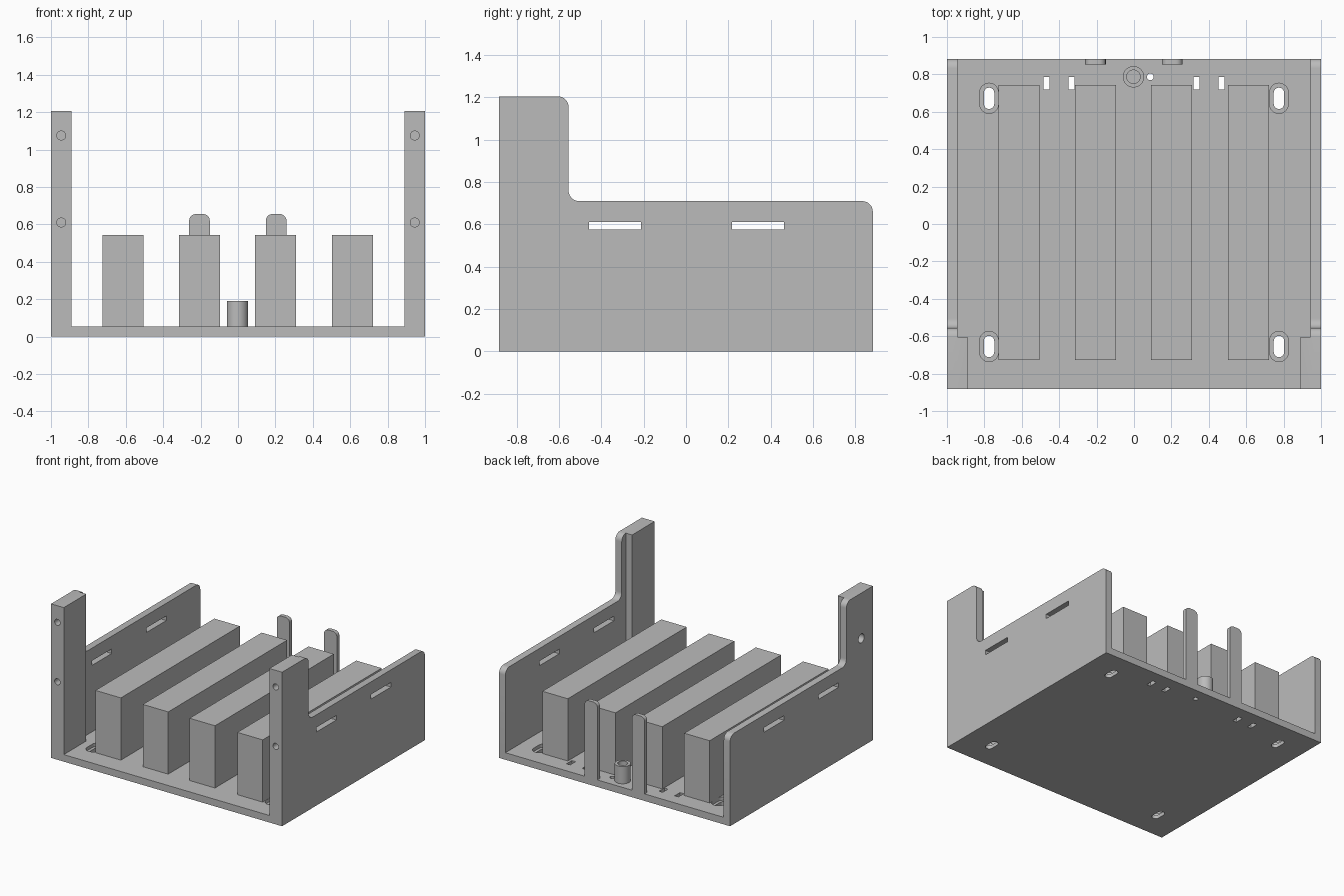
import bpy, bmesh, math
from mathutils import Vector

cube = bpy.data.objects.get("Cube")
if cube:
    bpy.data.objects.remove(cube, do_unlink=True)

GREY = (0.5, 0.5, 0.5, 1)
mat = bpy.data.materials.new("plain grey")
mat.use_nodes = True
mat.diffuse_color = GREY
mat.node_tree.nodes["Principled BSDF"].inputs["Base Color"].default_value = GREY


def rounded(corners, steps=8):
    """Outline from (u, v, radius) corners, with tangent arcs at right angles."""
    out = []
    for i, (u, v, r) in enumerate(corners):
        p = Vector((u, v))
        if r == 0:
            out.append(p)
            continue
        a = (Vector(corners[i - 1][:2]) - p).normalized() * r
        b = (Vector(corners[(i + 1) % len(corners)][:2]) - p).normalized() * r
        for k in range(steps + 1):
            t = k / steps * math.pi / 2
            out.append(p + a * (1 - math.sin(t)) + b * (1 - math.cos(t)))
    return out


def rect(u0, u1, v0, v1, r=0):
    return rounded([(u0, v0, r), (u1, v0, r), (u1, v1, r), (u0, v1, r)])


def circle(u, v, r, n=32):
    return [Vector((u + r * math.cos(2 * math.pi * k / n),
                    v + r * math.sin(2 * math.pi * k / n))) for k in range(n)]


def slot(u, v, w, h):
    """Upright slot with round ends, given by half width and half height."""
    arc = [math.pi * k / 12 for k in range(13)]
    top = [Vector((u + w * math.cos(t), v + h - w + w * math.sin(t))) for t in arc]
    low = [Vector((u - w * math.cos(t), v - h + w - w * math.sin(t))) for t in arc]
    return top + low


def prism(name, outline, axis, w0, w1):
    """Extrude an outline along an axis from w0 to w1."""
    place = {"x": lambda p, w: (w, p.x, p.y),
             "y": lambda p, w: (p.x, w, p.y),
             "z": lambda p, w: (p.x, p.y, w)}[axis]
    bm = bmesh.new()
    ends = [[bm.verts.new(place(p, w)) for p in outline] for w in (w0, w1)]
    for loop in ends:
        bm.faces.new(loop)
    n = len(outline)
    for i in range(n):
        j = (i + 1) % n
        bm.faces.new((ends[0][i], ends[0][j], ends[1][j], ends[1][i]))
    bmesh.ops.recalc_face_normals(bm, faces=bm.faces)
    mesh = bpy.data.meshes.new(name)
    bm.to_mesh(mesh)
    bm.free()
    mesh.materials.append(mat)
    obj = bpy.data.objects.new(name, mesh)
    bpy.context.collection.objects.link(obj)
    return obj


def combine(target, tool, operation):
    """Apply a boolean and discard the tool."""
    bpy.context.view_layer.objects.active = target
    mod = target.modifiers.new("boolean", "BOOLEAN")
    mod.operation, mod.solver, mod.object = operation, "EXACT", tool
    bpy.ops.object.modifier_apply(modifier=mod.name)
    bpy.data.objects.remove(tool, do_unlink=True)


def cut(target, outline, axis, w0, w1):
    combine(target, prism("cutter", outline, axis, w0, w1), "DIFFERENCE")


Y = 0.883      # half depth of the tray
FLOOR = 0.055  # floor thickness
parts = []

# Tray: floor, stepped side walls and front posts
tray = prism("tray", rect(-1, 1, -Y, Y), "z", 0, FLOOR)
wall_outline = rounded([(-Y, 0, 0), (Y, 0, 0), (Y, 0.71, 0.05),
                        (-0.555, 0.71, 0.05), (-0.555, 1.205, 0.05), (-Y, 1.205, 0)])
for s in (-1, 1):
    combine(tray, prism("wall", wall_outline, "x", s * 0.945, s), "UNION")
    combine(tray, prism("post", rect(-Y, -0.605, 0, 1.205), "x", s * 0.89, s * 0.97), "UNION")
parts.append(tray)

# Wall slots, post screw holes and the hole in the right wall
for s in (-1, 1):
    for y in (-0.335, 0.34):
        cut(tray, rect(y - 0.123, y + 0.123, 0.575, 0.611), "x", s * 0.9, s * 1.1)
    for z in (0.61, 1.075):
        cut(tray, circle(s * 0.945, z, 0.024), "y", -1, -0.77)
cut(tray, circle(-0.74, 0.85, 0.035), "x", -1.1, -0.93)

# Floor mounting slots with recesses, tie slots and the small round hole
for s in (-1, 1):
    for y in (0.672, -0.655):
        cut(tray, slot(s * 0.775, y, 0.05, 0.081), "z", 0.028, 0.1)
        cut(tray, slot(s * 0.775, y, 0.028, 0.057), "z", -0.1, 0.1)
    for x in (0.333, 0.468):
        cut(tray, rect(s * x - 0.016, s * x + 0.016, 0.72, 0.786), "z", -0.1, 0.1)
cut(tray, circle(0.087, 0.787, 0.018), "z", -0.1, 0.1)

# Four long blocks standing on the floor
for i, x in enumerate((-0.615, -0.205, 0.2, 0.613)):
    parts.append(prism(f"block_{i + 1}", rect(x - 0.11, x + 0.11, -0.727, 0.743),
                       "z", FLOOR, 0.542))

# Upright tabs along the back edge
for side, x in (("right", -0.206), ("left", 0.204)):
    outline = rounded([(x - 0.055, FLOOR, 0), (x + 0.055, FLOOR, 0),
                       (x + 0.055, 0.655, 0.035), (x - 0.055, 0.655, 0.035)])
    parts.append(prism(f"{side}_back_tab", outline, "y", 0.852, Y))

# Hollow peg
peg = prism("peg", circle(-0.003, 0.787, 0.057), "z", FLOOR, 0.19)
cut(peg, circle(-0.003, 0.787, 0.036), "z", 0.07, 0.3)
parts.append(peg)

# Smooth the rounded surfaces and keep hard edges
bpy.ops.object.select_all(action="DESELECT")
for obj in parts:
    obj.select_set(True)
bpy.context.view_layer.objects.active = tray
bpy.ops.object.shade_smooth_by_angle(angle=math.radians(30))
